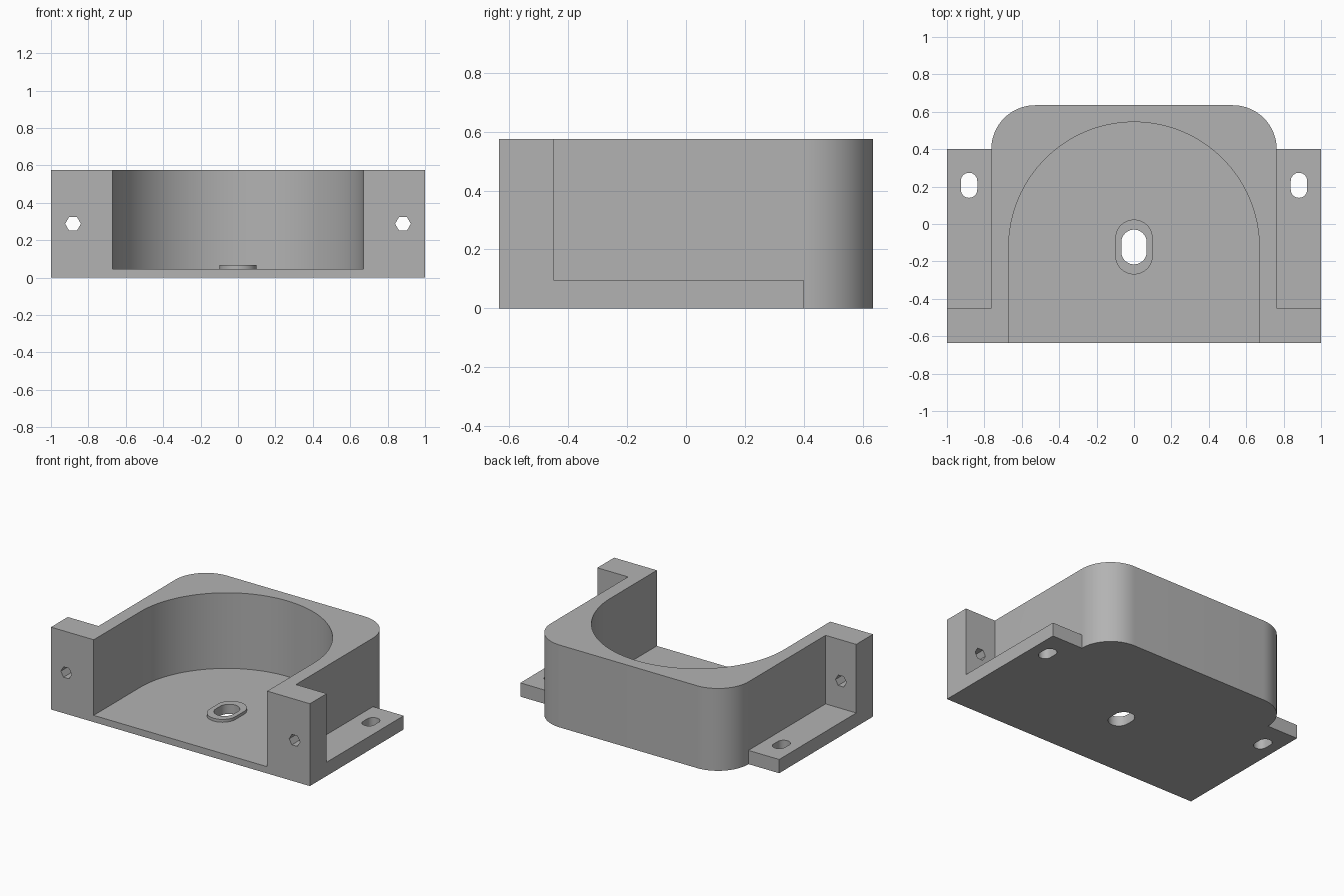
import bpy, bmesh, math
from mathutils import Matrix, Vector

if "Cube" in bpy.data.objects:
    bpy.data.objects.remove(bpy.data.objects["Cube"], do_unlink=True)

H, DEPTH, FLOOR = 0.575, 0.635, 0.047
WALL_X, BORE_R, BORE_Y = 0.763, 0.67, -0.125
TAB_Z, TAB_Y, EAR_Y, HOLE_X = 0.096, 0.4, -0.45, 0.882

grey = bpy.data.materials.new("plain grey")
grey.use_nodes = True
grey.diffuse_color = (0.45, 0.45, 0.45, 1)
grey.node_tree.nodes["Principled BSDF"].inputs["Base Color"].default_value = (0.45, 0.45, 0.45, 1)


def arc(cx, cy, r, start, end, n):
    return [(cx + r * math.cos(math.radians(start + (end - start) * i / n)),
             cy + r * math.sin(math.radians(start + (end - start) * i / n)))
            for i in range(n + 1)]


def prism(name, outline, z0, z1, matrix=None):
    """Extrude a counter-clockwise outline between two heights."""
    bm = bmesh.new()
    base = bm.faces.new([bm.verts.new((x, y, z0)) for x, y in outline])
    top = bmesh.ops.extrude_face_region(bm, geom=[base])["geom"]
    bmesh.ops.translate(bm, vec=(0, 0, z1 - z0),
                        verts=[g for g in top if isinstance(g, bmesh.types.BMVert)])
    if matrix:
        bmesh.ops.transform(bm, matrix=matrix, verts=bm.verts)
    bmesh.ops.recalc_face_normals(bm, faces=bm.faces)
    mesh = bpy.data.meshes.new(name)
    bm.to_mesh(mesh)
    bm.free()
    mesh.materials.append(grey)
    obj = bpy.data.objects.new(name, mesh)
    bpy.context.collection.objects.link(obj)
    return obj


def rect(x0, x1, y0, y1):
    return [(x0, y0), (x1, y0), (x1, y1), (x0, y1)]


def slot(cx, cy, r, half_length):
    """Rounded slot outline, long along y."""
    d = half_length - r
    return arc(cx, cy + d, r, 0, 180, 16) + arc(cx, cy - d, r, 180, 360, 16)


def combine(target, tool, operation):
    """Apply a boolean and discard the tool."""
    tool.hide_render = True
    mod = target.modifiers.new("combine", 'BOOLEAN')
    mod.operation, mod.solver, mod.object = operation, 'EXACT', tool
    bpy.context.view_layer.objects.active = target
    bpy.ops.object.modifier_apply(modifier=mod.name)
    bpy.data.objects.remove(tool, do_unlink=True)


# Full-height blank: wide front, rounded back corners
corner = 0.235
half = [(1, -DEPTH), (1, TAB_Y)] + arc(WALL_X - corner, DEPTH - corner, corner, 0, 90, 20)
bracket = prism("bracket_body", half + [(-x, y) for x, y in reversed(half)], 0, H)

# Round-backed recess open at the front
recess = arc(0, BORE_Y, BORE_R, 0, 180, 64) + [(-BORE_R, -0.8), (BORE_R, -0.8)]
combine(bracket, prism("recess_cutter", recess, FLOOR, 0.8), 'DIFFERENCE')

# Raised rim around the floor slot
combine(bracket, prism("slot_rim", slot(0, -0.123, 0.1, 0.147), 0.02, 0.067), 'UNION')
combine(bracket, prism("floor_slot_cutter", slot(0, -0.123, 0.068, 0.093), -0.1, 0.2), 'DIFFERENCE')

for side in (-1, 1):
    # Space above each side tab, behind the front ear
    x0, x1 = sorted((side * WALL_X, side * 1.2))
    combine(bracket, prism("tab_cutter", rect(x0, x1, EAR_Y, 0.5), TAB_Z, 0.8), 'DIFFERENCE')
    # Slot through the tab
    combine(bracket, prism("tab_slot_cutter", slot(side * HOLE_X, 0.207, 0.044, 0.067), -0.1, 0.2),
            'DIFFERENCE')
    # Hexagonal hole through the ear, along y
    turn = Matrix.Translation(Vector((side * HOLE_X, 0, H / 2))) @ Matrix.Rotation(math.pi / 2, 4, 'X')
    combine(bracket, prism("ear_hole_cutter", arc(0, 0, 0.042, 0, 300, 5), 0.4, 0.7, turn),
            'DIFFERENCE')

# Smooth curves, sharp edges
bpy.ops.object.select_all(action='DESELECT')
bracket.select_set(True)
bpy.context.view_layer.objects.active = bracket
bpy.ops.object.shade_smooth_by_angle(angle=math.radians(30))
